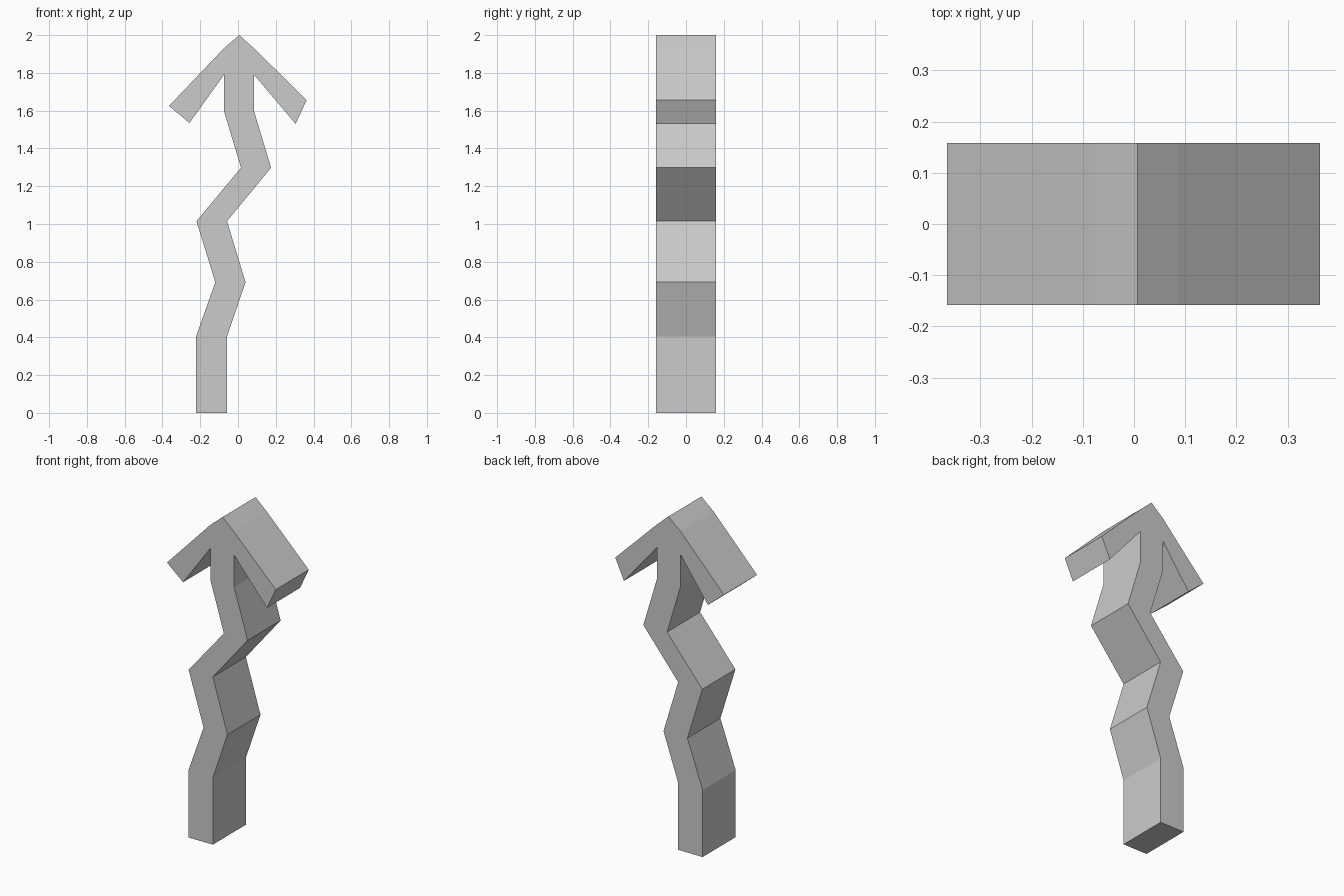
import bpy, bmesh
from mathutils import Vector

if "Cube" in bpy.data.objects:
    bpy.data.objects.remove(bpy.data.objects["Cube"])

HALF_DEPTH = 0.158

# Zigzag shaft: left x, right x, z at each bend
shaft = [(-0.222, -0.058, 0.0), (-0.222, -0.058, 0.405), (-0.12, 0.04, 0.692),
         (-0.22, -0.058, 1.015), (0.016, 0.175, 1.298), (-0.074, 0.085, 1.597),
         (-0.074, 0.085, 1.79)]

# Arrow head outline, from right barb over the tip to left barb
head = [(0.305, 1.53), (0.363, 1.656), (0.085, 1.93), (0.007, 2.0),
        (-0.075, 1.93), (-0.365, 1.625), (-0.257, 1.535)]

outline = [(r, z) for l, r, z in shaft] + head + [(l, z) for l, r, z in reversed(shaft)]

# Extrude the outline through the depth
bm = bmesh.new()
front = bm.faces.new([bm.verts.new((x, -HALF_DEPTH, z)) for x, z in outline])
result = bmesh.ops.extrude_face_region(bm, geom=[front], use_keep_orig=True)
moved = [v for v in result["geom"] if isinstance(v, bmesh.types.BMVert)]
bmesh.ops.translate(bm, verts=moved, vec=Vector((0, 2 * HALF_DEPTH, 0)))
bmesh.ops.recalc_face_normals(bm, faces=bm.faces)
# Split the concave front and back cleanly
bmesh.ops.triangulate(bm, faces=[f for f in bm.faces if len(f.verts) > 4])

mesh = bpy.data.meshes.new("zigzag_arrow")
bm.to_mesh(mesh)
bm.free()
bpy.context.collection.objects.link(bpy.data.objects.new("zigzag_arrow", mesh))
